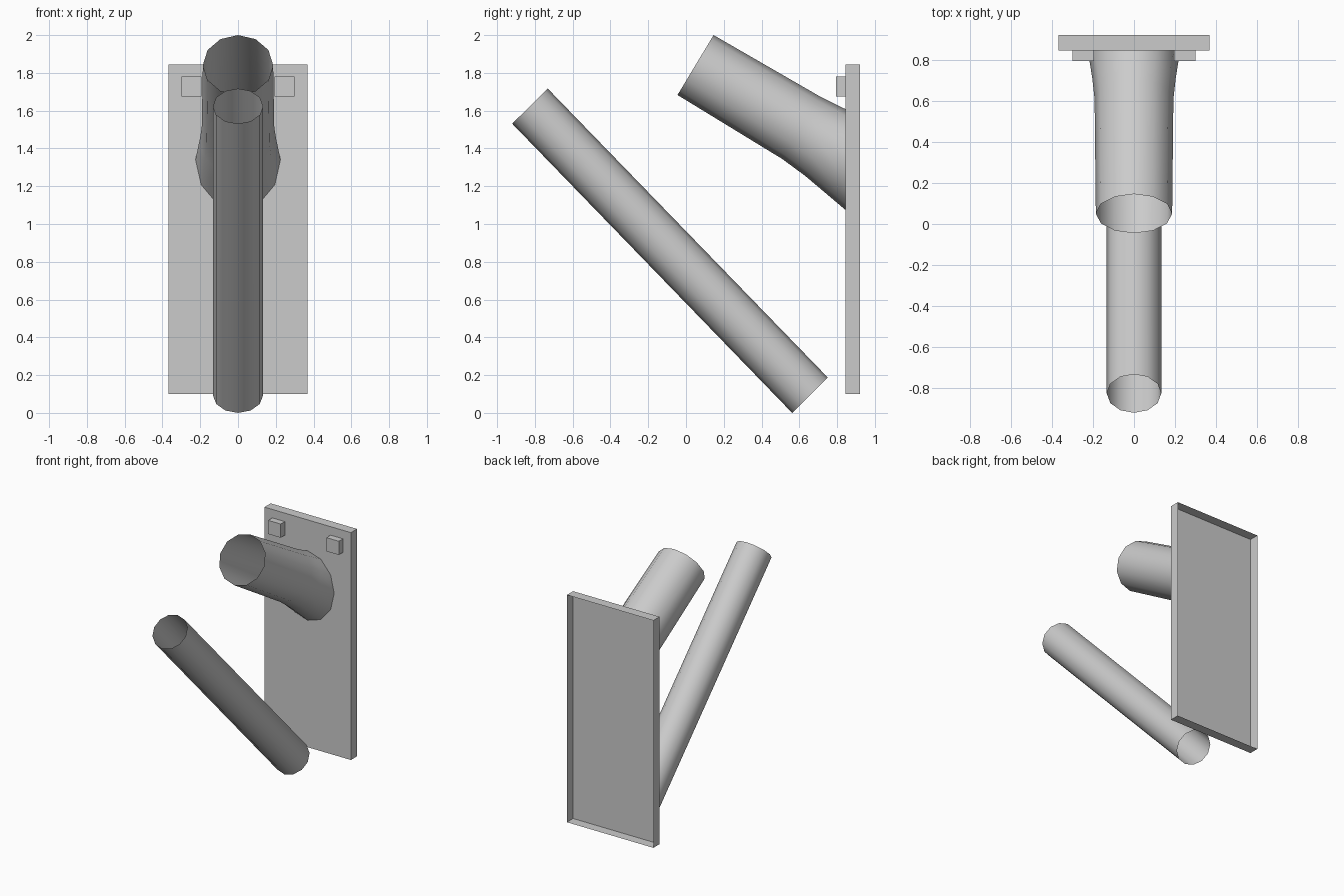
import bpy, bmesh, math
from mathutils import Vector

if "Cube" in bpy.data.objects:
    bpy.data.objects.remove(bpy.data.objects["Cube"])

grey = bpy.data.materials.new("plain grey")
grey.diffuse_color = (0.6, 0.6, 0.6, 1)
grey.use_nodes = True
grey.node_tree.nodes["Principled BSDF"].inputs["Base Color"].default_value = grey.diffuse_color


def finish(name, bm, smooth=False):
    mesh = bpy.data.meshes.new(name)
    bm.to_mesh(mesh)
    bm.free()
    mesh.materials.append(grey)
    for p in mesh.polygons:
        p.use_smooth = smooth
    obj = bpy.data.objects.new(name, mesh)
    bpy.context.collection.objects.link(obj)
    return obj


def box(name, lo, hi, open_back=False):
    bm = bmesh.new()
    bmesh.ops.create_cube(bm, size=1)
    for v in bm.verts:
        v.co = [l + (c + 0.5) * (h - l) for c, l, h in zip(v.co, lo, hi)]
    if open_back:
        bm.normal_update()
        back = [f for f in bm.faces if f.normal.y > 0.9]
        bmesh.ops.delete(bm, geom=back, context='FACES_ONLY')
    return finish(name, bm)


def tube(name, rings, sides=12):
    """Open tube through rings given as (top y, top z, bottom y, bottom z, half width)."""
    bm = bmesh.new()
    loops = []
    for ty, tz, by, bz, w in rings:
        top, bottom = Vector((0, ty, tz)), Vector((0, by, bz))
        centre, up = (top + bottom) / 2, (top - bottom) / 2
        loop = []
        for i in range(sides):
            a = 2 * math.pi * i / sides
            loop.append(bm.verts.new(centre + up * math.cos(a) + Vector((w * math.sin(a), 0, 0))))
        loops.append(loop)
    for a, b in zip(loops, loops[1:]):
        for i in range(sides):
            j = (i + 1) % sides
            bm.faces.new((a[i], a[j], b[j], b[i]))
    # outward normals: compare one face with its direction from the axis
    bm.normal_update()
    f = next(iter(bm.faces))
    if f.normal.z < 0:
        bmesh.ops.reverse_faces(bm, faces=list(bm.faces))
    return finish(name, bm, smooth=True)


# wall plate, hollow towards the wall
box("wall_plate", (-0.367, 0.845, 0.10), (0.367, 0.92, 1.845), open_back=True)

# two small blocks on the plate
for side, x in (("left", -0.247), ("right", 0.247)):
    box(side + "_block", (x - 0.053, 0.795, 1.675), (x + 0.053, 0.845, 1.78))

# upper pipe flaring into the plate
tube("upper_pipe", [
    (0.146, 2.00, -0.045, 1.683, 0.186),
    (0.706, 1.677, 0.51, 1.344, 0.192),
    (0.785, 1.637, 0.632, 1.254, 0.203),
    (0.845, 1.608, 0.845, 1.074, 0.225),
])

# lower slanted pipe
tube("lower_pipe", [
    (-0.732, 1.717, -0.92, 1.531, 0.133),
    (0.75, 0.188, 0.562, 0.0, 0.133),
])
